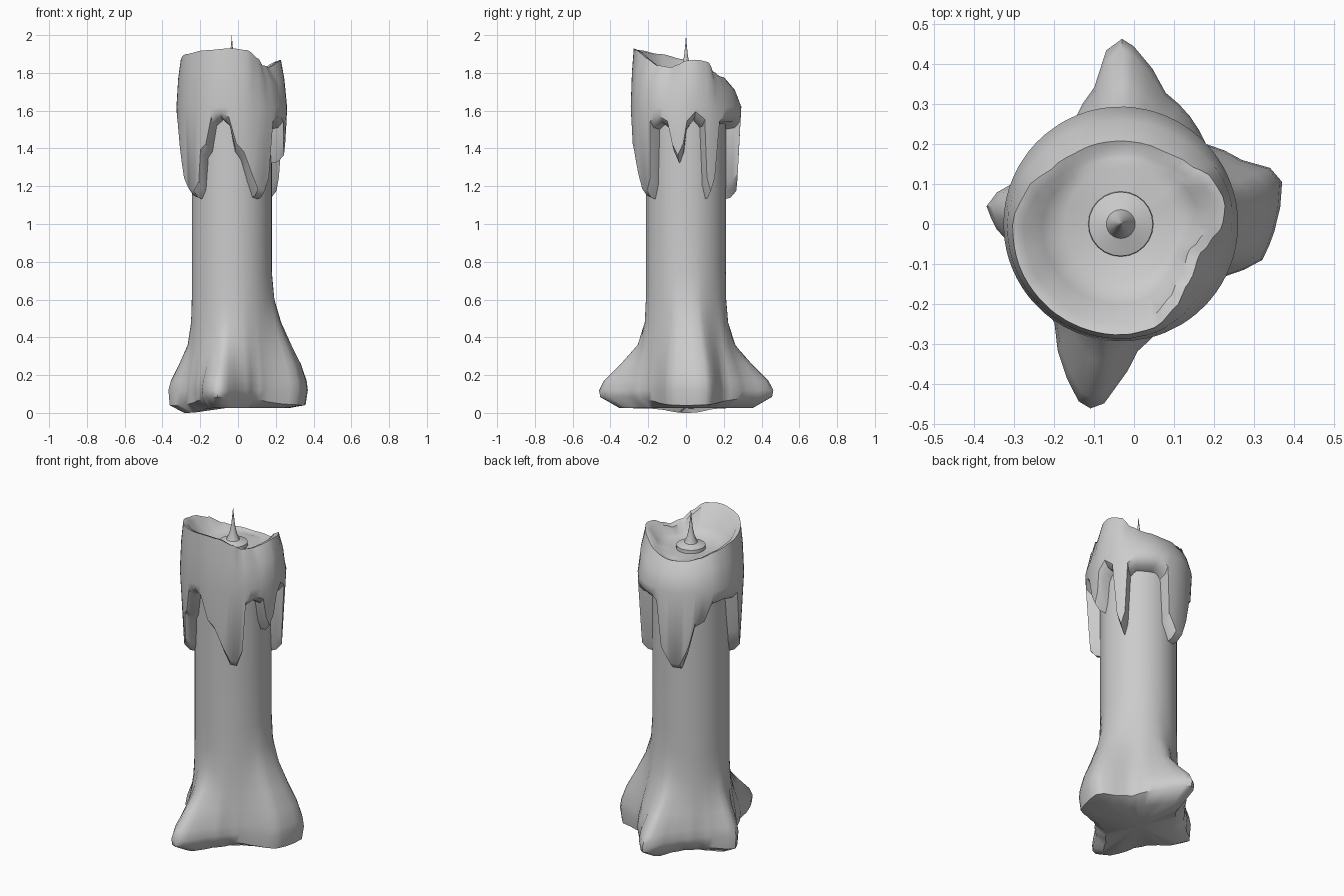
import bpy, bmesh
from math import cos, sin, pi, radians, degrees, atan2, hypot

if "Cube" in bpy.data.objects:
    bpy.data.objects.remove(bpy.data.objects["Cube"])

CX = -0.033  # candle axis


def interp(table, az, smooth=False):
    """Periodic interpolation of rows (azimuth, value, ...)."""
    rows = sorted([((r[0]) % 360,) + tuple(r[1:]) for r in table])
    rows = [(rows[-1][0] - 360,) + rows[-1][1:]] + rows + [(rows[0][0] + 360,) + rows[0][1:]]
    az %= 360
    for a, b in zip(rows, rows[1:]):
        if a[0] <= az <= b[0]:
            t = (az - a[0]) / max(b[0] - a[0], 1e-6)
            if smooth:
                t = t * t * (3 - 2 * t)
            return [p + (q - p) * t for p, q in zip(a[1:], b[1:])]


def columns(table, step):
    """Table azimuths, with wide gaps subdivided."""
    az = sorted(r[0] % 360 for r in table)
    out = []
    for a, b in zip(az, az[1:] + [az[0] + 360]):
        n = max(1, int((b - a) / step + 0.999))
        out += [a + (b - a) * i / n for i in range(n)]
    return out


def polar(az, r, z):
    return (CX + r * cos(radians(az)), r * sin(radians(az)), z)


def loft(name, rings, start=None, end=None, angle=40):
    """Skin rings of equal size; start / end are optional cap centres."""
    bm = bmesh.new()
    vr = [[bm.verts.new(p) for p in ring] for ring in rings]
    n = len(vr[0])
    for a, b in zip(vr, vr[1:]):
        for i in range(n):
            j = (i + 1) % n
            bm.faces.new((a[i], a[j], b[j], b[i]))
    for ring, tip in ((vr[0], start), (vr[-1], end)):
        if tip:
            c = bm.verts.new(tip)
            for i in range(n):
                bm.faces.new((ring[i], ring[(i + 1) % n], c))
    bmesh.ops.recalc_face_normals(bm, faces=bm.faces)
    me = bpy.data.meshes.new(name)
    bm.to_mesh(me)
    bm.free()
    ob = bpy.data.objects.new(name, me)
    bpy.context.collection.objects.link(ob)
    bpy.ops.object.select_all(action='DESELECT')
    ob.select_set(True)
    bpy.context.view_layer.objects.active = ob
    bpy.ops.object.shade_smooth_by_angle(angle=radians(angle))
    return ob


# Shaft with four-lobed melted foot: footprint seen from above
foot = [(-0.03, .47), (-.07, .44), (-.10, .345), (-.15, .26), (-.22, .17),
        (-.30, .105), (-.345, .08), (-.372, .045), (-.345, -.015), (-.28, -.07), (-.235, -.15),
        (-.20, -.25), (-.17, -.39), (-.14, -.45), (-.11, -.468), (-.075, -.455), (-.05, -.42),
        (.01, -.32), (.09, -.215), (.16, -.165), (.23, -.13), (.32, -.09), (.35, -.02),
        (.37, .105), (.34, .14), (.27, .16), (.18, .20), (.08, .33), (.0, .45)]
foot_polar = [(degrees(atan2(y, x - CX)), hypot(x - CX, y)) for x, y in foot]
cols = columns(foot_polar, 9)
flare = [(.75, 0, 0), (.6, 0, .08), (.48, .03, .27), (.36, .18, .56),
         (.26, .52, .82), (.17, .87, .97), (.12, .97, 1)]
R = 0.212


def reach(az):
    return interp(foot_polar, az)[0]


def edge_z(az):
    return .085 - .045 * cos(radians(az)) ** 2


def under_z(az):
    return .025 - .025 * max(0, -cos(radians(az))) ** 4


rings = [[polar(a, .75 * reach(a), under_z(a)) for a in cols],
         [polar(a, .97 * reach(a), edge_z(a)) for a in cols]]
for z, f, fr in reversed(flare):
    ring = []
    for a in cols:
        w = max(0, cos(radians(a)))
        ring.append(polar(a, R + (reach(a) - R) * (f + (fr - f) * w), z))
    rings.append(ring)
rings.append([polar(a, R, 1.1) for a in cols])
rings.append([polar(a, R, 1.65) for a in cols])
loft("candle_shaft", rings, start=(CX, 0, .03), end=(CX, 0, 1.65), angle=45)

# Melted wax cap: lower drip edge (azimuth, z)
drips = [(-138, 1.13), (-130, 1.18), (-126, 1.35), (-119, 1.38), (-112, 1.52), (-102, 1.55),
         (-93, 1.52), (-85, 1.38), (-77, 1.34), (-67, 1.22), (-59, 1.14), (-50, 1.13), (-44, 1.2),
         (-41, 1.5), (-30, 1.53), (-20, 1.5), (-15, 1.38), (-9, 1.32), (-3, 1.38), (1, 1.5),
         (10, 1.55), (20, 1.51), (24, 1.2), (29, 1.13), (34, 1.2), (38, 1.5), (46, 1.53),
         (76, 1.53), (84, 1.5), (88, 1.22), (100, 1.13), (112, 1.13), (122, 1.24), (130, 1.39),
         (142, 1.42), (150, 1.52), (168, 1.53), (187, 1.51), (193, 1.36), (202, 1.2), (213, 1.14)]
# Upper rim (azimuth, radius, z), slumped at the right and back
rim = [(-180, .27, 1.87), (-150, .275, 1.90), (-120, .277, 1.92), (-90, .277, 1.93),
       (-72, .272, 1.92), (-58, .25, 1.88), (-43, .225, 1.84), (-22, .21, 1.83),
       (-10, .23, 1.845), (0, .255, 1.865), (12, .265, 1.87), (26, .255, 1.86),
       (42, .225, 1.80), (60, .21, 1.78), (90, .207, 1.77), (120, .21, 1.78),
       (140, .22, 1.80), (160, .25, 1.84)]
FLOOR = 1.765
cols = columns(drips, 8)
rings = [[] for _ in range(9)]
for a in cols:
    e = interp(drips, a)[0]
    r, z = interp(rim, a, True)
    lip = .29 - .02 * min(1, max(0, (1.5 - e) / .35))
    ri, zi = r - .028, z - .012
    profile = [(.205, e), (lip - .03, e + .01), (lip, e + .045), (.293, 1.62),
               (.293 + (r - .293) * .4, 1.62 + (z - 1.62) * .6),
               (r, z), (ri, zi),
               ((ri + .15) / 2, FLOOR + (zi - FLOOR) * .3), (.14, FLOOR)]
    for ring, (pr, pz) in zip(rings, profile):
        ring.append(polar(a, pr, pz))
loft("wax_cap", rings, end=(CX, 0, FLOOR), angle=42)

# Wick with a small wax mound at its foot
cols = [i * 360 / 24 for i in range(24)]
wick = [(.082, FLOOR - .01), (.08, 1.785), (.036, 1.80), (.02, 1.84), (.01, 1.89), (.004, 1.95)]
loft("wick", [[polar(a, r, z) for a in cols] for r, z in wick], end=(CX, 0, 2.0), angle=40)
